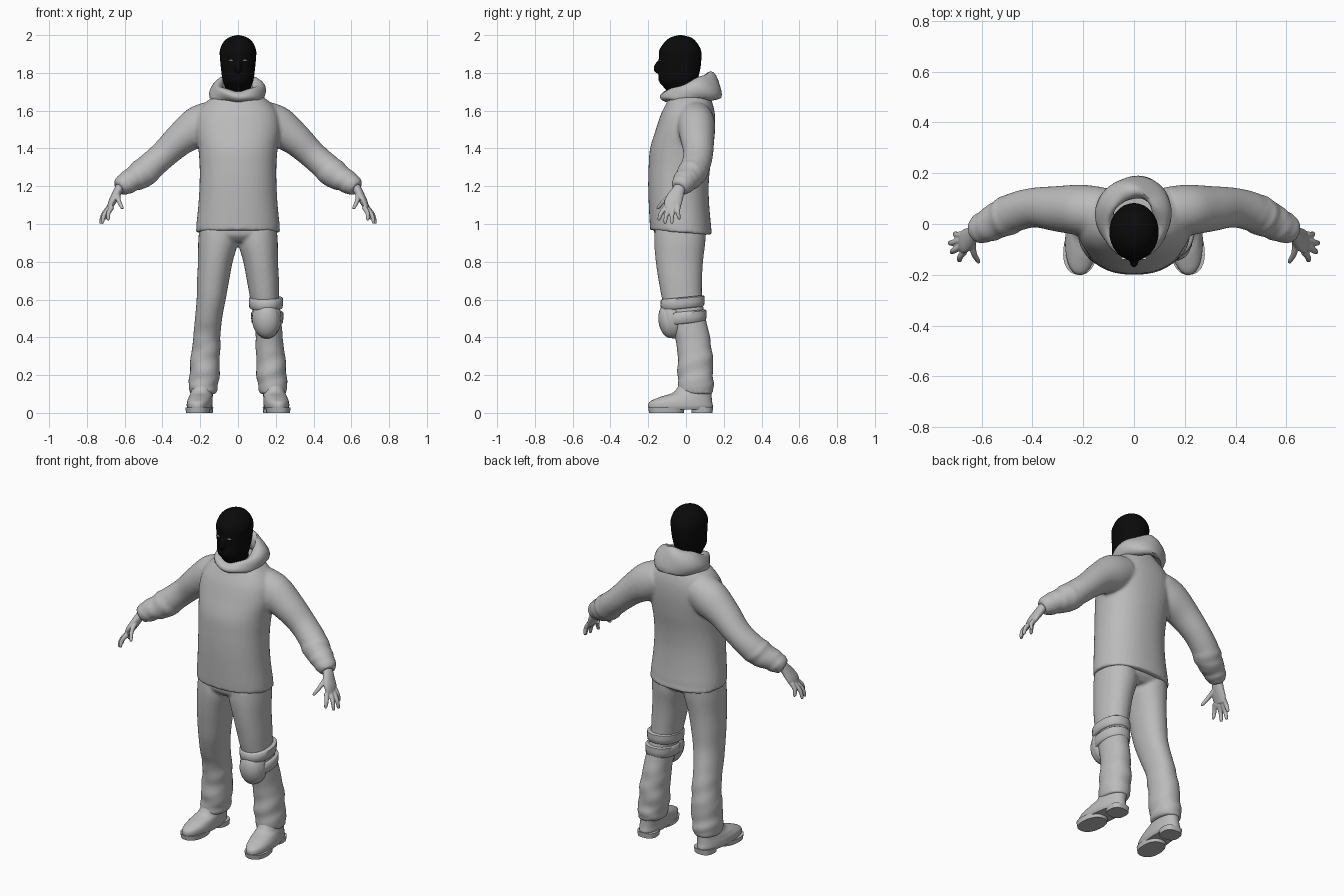
import bpy, bmesh, math
from mathutils import Vector, Matrix

if "Cube" in bpy.data.objects:
    bpy.data.objects.remove(bpy.data.objects["Cube"])


def material(name, value):
    m = bpy.data.materials.new(name)
    m.diffuse_color = (value, value, value, 1)
    m.use_nodes = True
    m.node_tree.nodes["Principled BSDF"].inputs["Base Color"].default_value = m.diffuse_color
    return m


GREY = material("cloth_grey", 0.5)
BLACK = material("mask_black", 0.003)
WHITE = material("eye_white", 0.8)


def spline(rows, sub):
    """Catmull-Rom interpolation through rows of numbers."""
    out = []
    for i in range(len(rows) - 1):
        a, b, c, d = (rows[max(i - 1, 0)], rows[i], rows[i + 1], rows[min(i + 2, len(rows) - 1)])
        for k in range(sub):
            t = k / sub
            out.append([q + 0.5 * t * ((r - p) + t * (2 * p - 5 * q + 4 * r - s + t * (3 * (q - r) + s - p)))
                        for p, q, r, s in zip(a, b, c, d)])
    return out + [list(rows[-1])]


def loft(bm, rows, flat=True, side=1, seg=32, sub=6, power=2.0, wrinkle=0.0, start=0.0):
    """Skin through rings given as x, y, z, radius across, radius in depth."""
    rows = spline(rows, sub)
    mid = [Vector((side * r[0], r[1], r[2])) for r in rows]
    rings = []
    for i, r in enumerate(rows):
        t = Vector((0, 0, 1))
        if not flat:
            t = (mid[min(i + 1, len(mid) - 1)] - mid[max(i - 1, 0)]).normalized()
        v = (Vector((0, 1, 0)) - t * t.y).normalized()
        u = v.cross(t)
        f = i / (len(rows) - 1)
        amp = wrinkle * max(0.0, min(1.0, (f - start) * 5))
        ring = []
        for k in range(seg):
            a = 2 * math.pi * k / seg
            w = 1 + amp * (math.sin(f * 44 + 2.2 * math.sin(a + side)) + 0.6 * math.sin(f * 71 + 2 * a))
            c, s = math.cos(a), math.sin(a)
            cu = math.copysign(abs(c) ** (2 / power), c)
            sv = math.copysign(abs(s) ** (2 / power), s)
            ring.append(bm.verts.new(mid[i] + u * cu * r[3] * w + v * sv * r[4] * w))
        rings.append(ring)
    for a, b in zip(rings, rings[1:]):
        for k in range(seg):
            j = (k + 1) % seg
            bm.faces.new((a[k], a[j], b[j], b[k]))
    bm.faces.new(rings[0][::-1])
    bm.faces.new(rings[-1])


def ball(bm, pos, radii, tilt=0.0):
    m = Matrix.Translation(pos) @ Matrix.Rotation(tilt, 4, 'X') @ Matrix.Diagonal((*radii, 1))
    bmesh.ops.create_uvsphere(bm, u_segments=24, v_segments=16, radius=1, matrix=m)


def finish(name, bm, mat, voxel=0.0, smooth=2):
    bmesh.ops.recalc_face_normals(bm, faces=bm.faces[:])
    me = bpy.data.meshes.new(name)
    bm.to_mesh(me)
    bm.free()
    me.materials.append(mat)
    me.shade_smooth()
    ob = bpy.data.objects.new(name, me)
    bpy.context.collection.objects.link(ob)
    if voxel:
        rm = ob.modifiers.new("fuse", 'REMESH')
        rm.mode, rm.voxel_size, rm.use_smooth_shade = 'VOXEL', voxel, True
        sm = ob.modifiers.new("soften", 'SMOOTH')
        sm.factor, sm.iterations = 0.5, smooth
    else:
        me.set_sharp_from_angle(angle=math.radians(50))
    return ob


# Jacket: torso and both sleeves fused together
bm = bmesh.new()
loft(bm, [(0, -.025, .955, .222, .165), (0, -.03, 1.0, .22, .162), (0, -.037, 1.1, .21, .16),
          (0, -.04, 1.2, .204, .16), (0, -.035, 1.3, .203, .163), (0, -.023, 1.4, .21, .167),
          (0, -.003, 1.5, .225, .157), (0, .01, 1.58, .215, .143), (0, .018, 1.64, .175, .122),
          (0, .02, 1.69, .11, .1), (0, .02, 1.71, .09, .09)], seg=48, power=2.25)
for s in (1, -1):
    loft(bm, [(.13, .045, 1.555, .1, .1), (.21, .055, 1.515, .108, .1), (.3, .06, 1.453, .088, .09),
              (.385, .065, 1.375, .075, .079), (.455, .052, 1.312, .074, .077),
              (.505, .03, 1.268, .078, .077), (.56, .002, 1.235, .064, .068),
              (.6, -.018, 1.21, .058, .06), (.628, -.034, 1.187, .044, .046)],
         flat=False, side=s, wrinkle=.03, start=.45)
for v in bm.verts:  # hem dips towards the back
    if v.co.z < 1.0:
        v.co.z -= 0.08 * (v.co.y + .03)
finish("jacket", bm, GREY, .01, 3)

# Hood lying folded around the neck, low in front and high behind
bm = bmesh.new()
N, M = 56, 16
grid = []
for i in range(N):
    a = 2 * math.pi * i / N
    b = (1 + math.sin(a)) / 2
    half, thick = .028 + .045 * b, .03 + .008 * b
    loop = []
    for k in range(M):
        p = 2 * math.pi * k / M
        up, out = math.sin(p), math.cos(p) * thick
        out += -.022 * b * up + .006 * math.sin(2 * p + 3 * a)
        loop.append(bm.verts.new(((.113 + out) * math.cos(a), .022 + (.125 + out) * math.sin(a),
                                  1.677 + .055 * b + half * up + .004 * math.sin(5 * a))))
    grid.append(loop)
for i in range(N):
    for k in range(M):
        a, b = grid[i], grid[(i + 1) % N]
        bm.faces.new((a[k], b[k], b[(k + 1) % M], a[(k + 1) % M]))
finish("hood", bm, GREY)

# Masked head with neck and nose
bm = bmesh.new()
loft(bm, [(0, .0, 1.66, .06, .065), (0, -.03, 1.72, .068, .085), (0, -.042, 1.76, .082, .103),
          (0, -.034, 1.82, .09, .11), (0, -.031, 1.88, .096, .113), (0, -.031, 1.92, .096, .111),
          (0, -.029, 1.96, .08, .087), (0, -.028, 1.987, .05, .056), (0, -.03, 2.0, .008, .01)])
ball(bm, (0, -.145, 1.832), (.017, .024, .036), -.4)
finish("masked_head", bm, BLACK, .006, 2)

# Eye slits
bm = bmesh.new()
for s in (1, -1):
    ball(bm, (s * .037, -.136, 1.866), (.014, .005, .004))
finish("eyes", bm, WHITE)

# Trousers: hips and two baggy legs
LEG = [(.105, -.03, .975, .1, .135), (.106, -.033, .9, .105, .135), (.12, -.035, .8, .092, .125),
       (.132, -.03, .7, .085, .115), (.142, -.02, .6, .077, .106), (.156, .005, .5, .072, .1),
       (.165, .035, .4, .072, .092), (.172, .048, .3, .077, .093), (.178, .05, .2, .08, .094),
       (.184, .052, .13, .076, .094), (.185, .052, .1, .068, .088)]
bm = bmesh.new()
loft(bm, [(0, -.03, .905, .17, .1), (0, -.03, .94, .2, .135), (0, -.03, .99, .2, .14)], power=2.4)
for s in (1, -1):
    loft(bm, LEG, side=s, wrinkle=.026, start=.5, power=2.15)
finish("trousers", bm, GREY, .009, 2)

# Hands with four fingers and a thumb
FINGERS = [((.667, -.106, 1.09), (.69, -.147, 1.02)), ((.681, -.087, 1.085), (.722, -.113, 1.002)),
           ((.686, -.064, 1.085), (.73, -.076, 1.002)), ((.68, -.042, 1.095), (.706, -.036, 1.025)),
           ((.637, -.065, 1.16), (.612, -.155, 1.08))]
for s, name in ((1, "left_hand"), (-1, "right_hand")):
    bm = bmesh.new()
    loft(bm, [(.61, -.02, 1.22, .026, .032), (.63, -.037, 1.185, .024, .033), (.648, -.054, 1.15, .023, .042),
              (.667, -.068, 1.115, .02, .047), (.68, -.074, 1.085, .014, .041)], flat=False, side=s, seg=20)
    for a, b in FINGERS:
        a, b = Vector(a), Vector(b)
        knuckle = a.lerp(b, .5) + Vector((.007, -.004, .004))
        loft(bm, [(*a, .014, .014), (*knuckle, .012, .012), (*a.lerp(b, .9), .009, .009), (*b, .004, .004)],
             flat=False, side=s, seg=12, sub=4)
    finish(name, bm, GREY, .004, 2)

# Shoes with a front sole and a separate heel
for s, name in ((1, "left_shoe"), (-1, "right_shoe")):
    bm = bmesh.new()
    loft(bm, [(.197, -.03, .018, .06, .165), (.197, -.03, .035, .066, .172), (.196, -.027, .06, .066, .165),
              (.193, .0, .085, .062, .136), (.19, .035, .11, .058, .1), (.187, .05, .16, .056, .082)], side=s, power=2.2)
    loft(bm, [(.2, -.105, 0, .062, .092), (.2, -.105, .028, .066, .097)], side=s, sub=1, power=2.3)
    loft(bm, [(.193, .085, 0, .056, .055), (.193, .085, .03, .059, .058)], side=s, sub=1, power=2.6)
    ob = finish(name, bm, GREY)
    # turn the toes slightly outwards around the heel
    pivot = Vector((s * .19, .05, 0))
    turn = Matrix.Translation(pivot) @ Matrix.Rotation(s * .08, 4, 'Z') @ Matrix.Translation(-pivot)
    ob.data.transform(turn)

# Knee pad on one leg: shell, rim and two straps
bm = bmesh.new()
ball(bm, (.153, -.088, .49), (.07, .058, .095), .12)
finish("knee_pad_shell", bm, GREY)
bm = bmesh.new()
ball(bm, (.152, -.072, .5), (.078, .06, .108), .12)
finish("knee_pad_backing", bm, GREY)
for name, x, y, z, rx, ry, h in (("upper_strap", .148, -.018, .582, .088, .114, .024),
                                 ("lower_strap", .155, -.003, .505, .083, .109, .026)):
    bm = bmesh.new()
    loft(bm, [(x, y, z - h - .006, rx - .014, ry - .014), (x, y, z - h, rx, ry),
              (x, y, z + h, rx + .002, ry + .002), (x, y, z + h + .006, rx - .014, ry - .014)], sub=2, power=2.2)
    for v in bm.verts:  # straps slope down towards the front
        v.co.z += 0.1 * (v.co.y - y)
    finish(name, bm, GREY)
